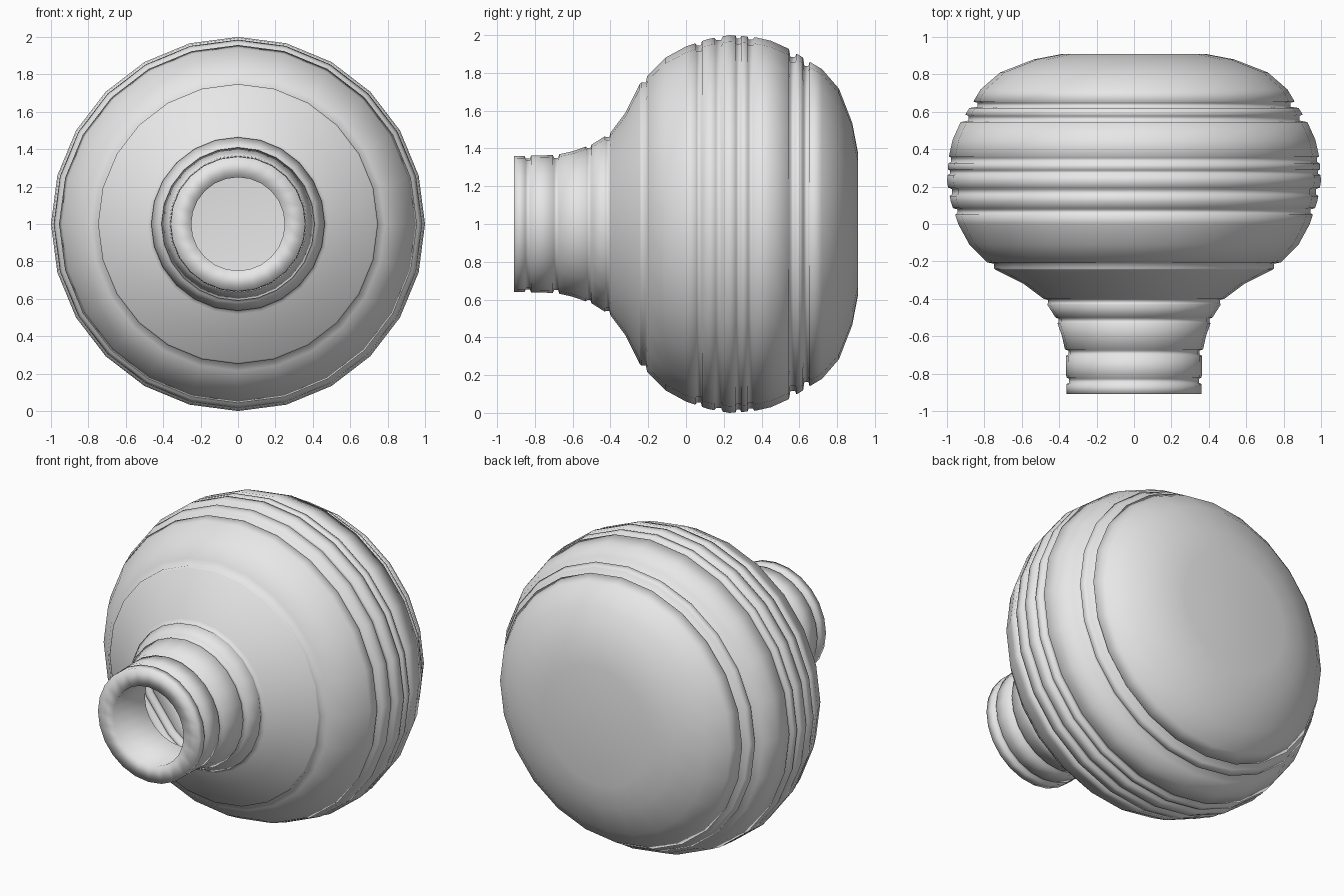
import bpy
import bmesh
import math

SIDES = 24

# Remove the default cube
cube = bpy.data.objects.get("Cube")
if cube:
    bpy.data.objects.remove(cube, do_unlink=True)

# Plain grey material
grey = bpy.data.materials.new("plain grey")
grey.use_nodes = True
colour = (0.8, 0.8, 0.8, 1)
grey.diffuse_color = colour
grey.node_tree.nodes["Principled BSDF"].inputs["Base Color"].default_value = colour

# Outer contour from neck mouth to rounded back, as (y, radius)
contour = [
    (-.91, .36), (-.69, .365), (-.6, .385), (-.5, .42), (-.4, .483),
    (-.32, .59), (-.25, .735), (-.2, .79), (-.11, .88), (0, .94),
    (.12, .98), (.23, 1), (.36, .99), (.45, .97), (.54, .93),
    (.64, .868), (.72, .82), (.81, .716), (.88, .536), (.91, .38),
]

# Turned grooves, as (start, end, depth)
grooves = [
    (-.855, -.82, .014), (-.705, -.67, .014), (-.53, -.5, .006),
    (-.43, -.4, .004), (-.245, -.205, -.008), (.05, .085, .012),
    (.15, .195, .012), (.262, .292, .012), (.325, .362, .012),
    (.545, .585, .018), (.62, .655, .022),
]


def radius_at(y):
    """Contour radius at a position along the axis."""
    for (y0, r0), (y1, r1) in zip(contour, contour[1:]):
        if y0 <= y <= y1:
            return r0 + (r1 - r0) * (y - y0) / (y1 - y0)
    return contour[-1][1]


def grooved_profile():
    """Contour with every groove cut into it."""
    points = [p for p in contour
              if not any(a - .006 < p[0] < b + .006 for a, b, _ in grooves)]
    for start, end, depth in grooves:
        r0, r1 = radius_at(start), radius_at(end)
        floor = min(r0, r1) - depth
        lip = (end - start) * .2
        points += [(start, r0), (start + lip, floor), (end - lip, floor), (end, r1)]
    return sorted(points)


def lathe(name, profile):
    """Turn a profile round the front-to-back axis and cap its last ring."""
    bm = bmesh.new()
    rings = []
    for y, r in profile:
        angles = [math.tau * i / SIDES for i in range(SIDES)]
        rings.append([bm.verts.new((r * math.sin(a), y, 1 + r * math.cos(a)))
                      for a in angles])
    for near, far in zip(rings, rings[1:]):
        for i in range(SIDES):
            k = (i + 1) % SIDES
            bm.faces.new((near[i], near[k], far[k], far[i]))
    bm.faces.new(rings[-1])
    for face in bm.faces:
        face.smooth = True
    mesh = bpy.data.meshes.new(name)
    bm.to_mesh(mesh)
    bm.free()
    mesh.materials.append(grey)
    obj = bpy.data.objects.new(name, mesh)
    bpy.context.collection.objects.link(obj)
    return obj


# Spindle socket running into the neck, then the turned outside of the knob
socket = [(-.59, .25), (-.91, .25)]
lathe("round_knob", socket + grooved_profile())
